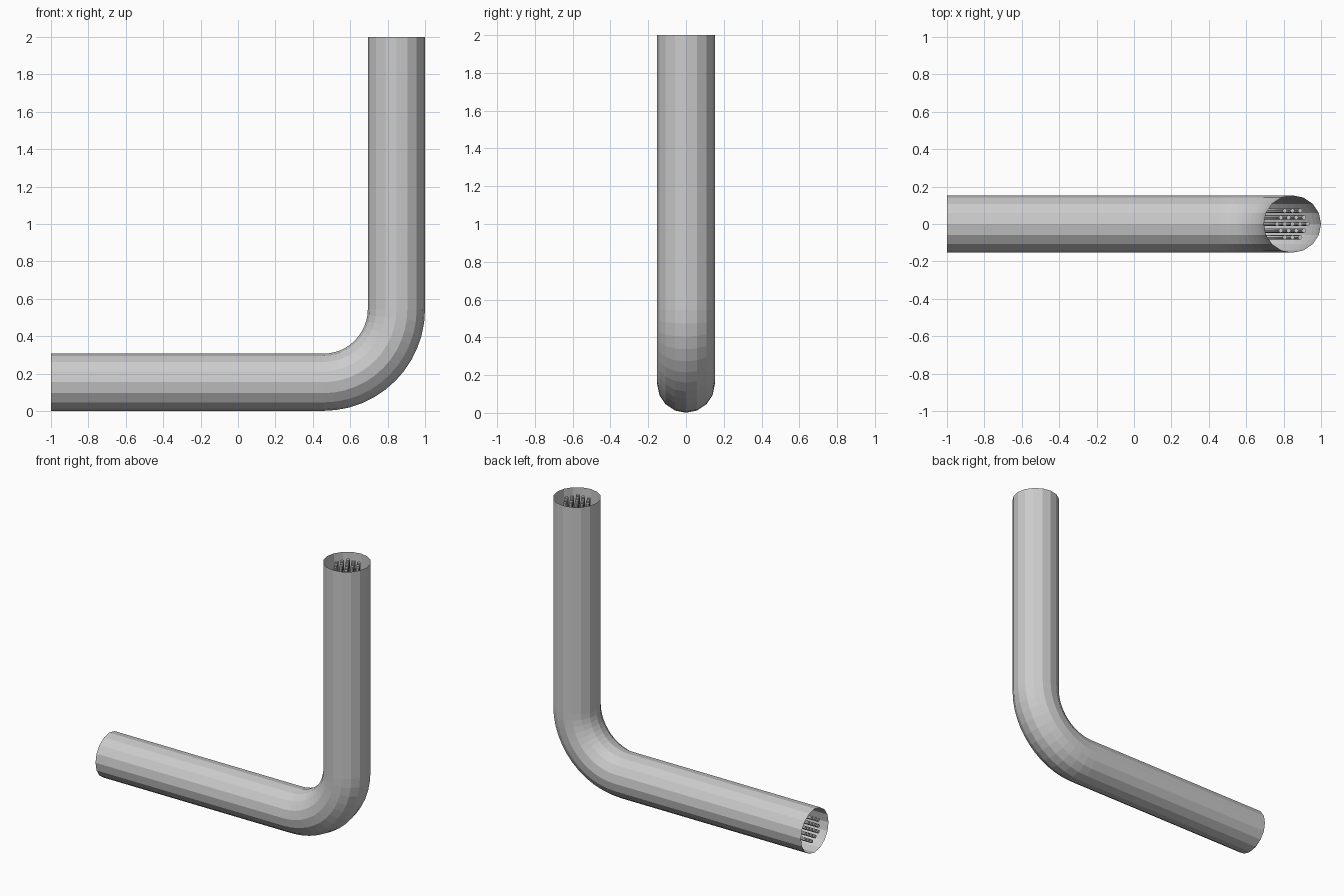
import bpy, bmesh
from math import sin, cos, pi, sqrt

if "Cube" in bpy.data.objects:
    bpy.data.objects.remove(bpy.data.objects["Cube"])

R, BEND, STEPS = 0.153, 0.391, 12          # pipe radius, bend radius, bend segments
CX, CZ = 1.0 - R - BEND, R + BEND + 0.001  # centre of the bend


def bent_tube(name, radius, sides, u=0.0, v=0.0, inset=0.0, caps=False):
    """Sweep a ring along the L path; u = offset outward from the bend, v = offset in y."""
    # each station: (angle around bend, straight shift in x, straight shift in z)
    stations = [(0, -1.0 + inset - CX, 0)]
    stations += [(pi / 2 * i / STEPS, 0, 0) for i in range(STEPS + 1)]
    stations += [(pi / 2, 0, 2.0 - inset - CZ)]
    bm = bmesh.new()
    rings = []
    for a, dx, dz in stations:
        ring = []
        for k in range(sides):
            t = 2 * pi * k / sides
            d = BEND + u + radius * cos(t)
            ring.append(bm.verts.new((CX + dx + d * sin(a), v + radius * sin(t), CZ + dz - d * cos(a))))
        rings.append(ring)
    for r0, r1 in zip(rings, rings[1:]):
        for k in range(sides):
            n = (k + 1) % sides
            bm.faces.new((r0[k], r0[n], r1[n], r1[k]))
    if caps:
        bm.faces.new(rings[0][::-1])
        bm.faces.new(rings[-1])
    bm.normal_update()
    # make the walls face outward
    f = bm.faces[:][0]
    c = f.calc_center_median()
    out = (c.y - v) * f.normal.y + (c.z - (CZ - BEND - u)) * f.normal.z
    if out < 0:
        bmesh.ops.reverse_faces(bm, faces=bm.faces[:])
    me = bpy.data.meshes.new(name)
    bm.to_mesh(me)
    bm.free()
    ob = bpy.data.objects.new(name, me)
    bpy.context.collection.objects.link(ob)
    return ob


# Open-ended outer pipe
bent_tube("conduit_pipe", R, 16)

# Hexagonal bundle of 19 wires inside
GAP = 0.041
for row in range(-2, 3):
    count = 5 - abs(row)
    for i in range(count):
        u = (i - (count - 1) / 2) * GAP
        v = row * GAP * sqrt(3) / 2
        bent_tube(f"wire_{row + 2}_{i}", 0.012, 8, u, v, 0.02, True)
